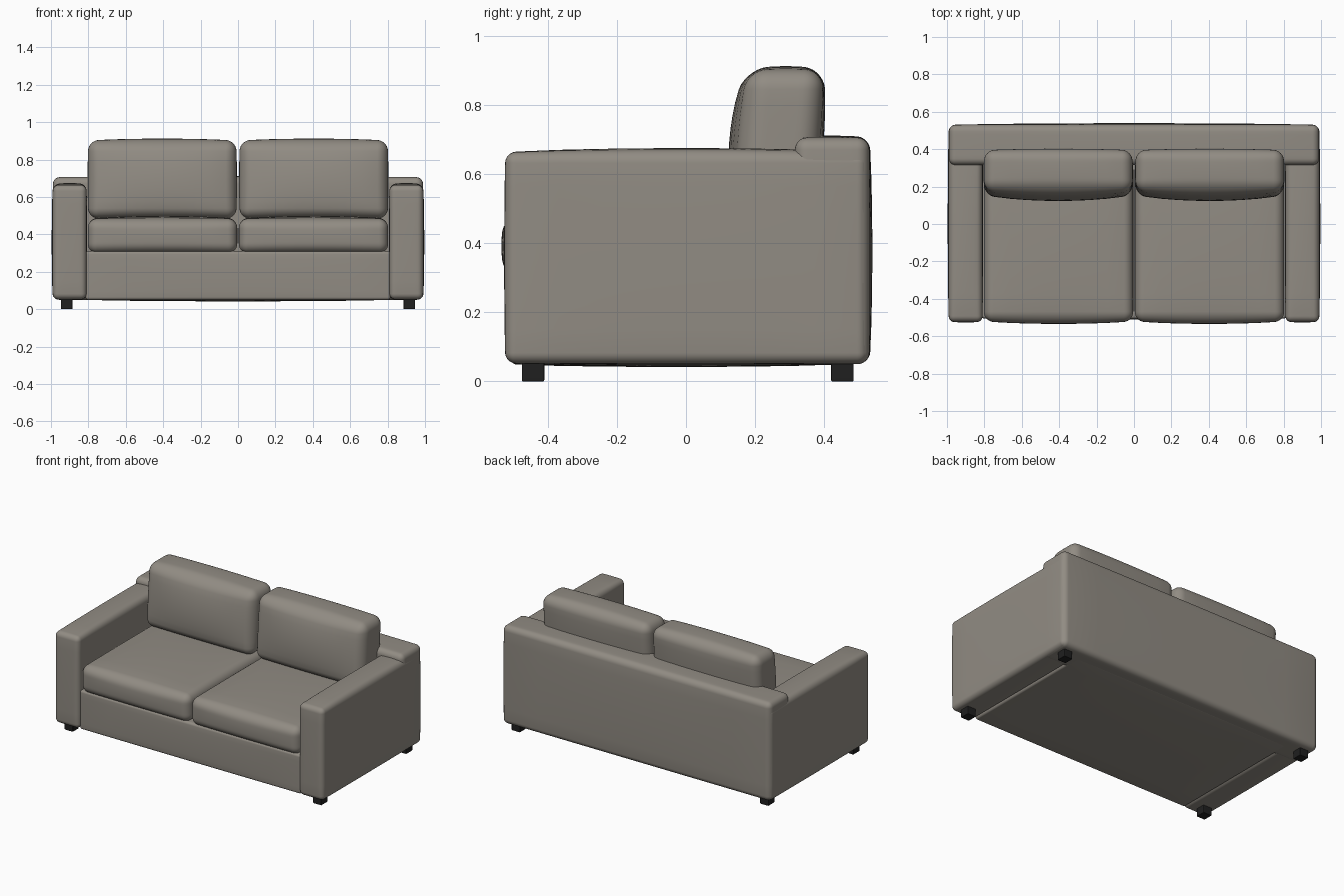
import bpy, bmesh
from mathutils import Vector

if "Cube" in bpy.data.objects:
    bpy.data.objects.remove(bpy.data.objects["Cube"])


def material(name, rgb):
    m = bpy.data.materials.new(name)
    m.diffuse_color = (*rgb, 1)
    m.use_nodes = True
    m.node_tree.nodes["Principled BSDF"].inputs["Base Color"].default_value = m.diffuse_color
    return m


FABRIC = material("taupe fabric", (0.285, 0.262, 0.228))
BLACK = material("black feet", (0.014, 0.014, 0.014))
CELLS, CORNER = 16, 4


def padded_box(name, lo, hi, r, mat, bulge=None, lean=0.0):
    """Rounded box; bulge gives padding per (min, max) side of each axis."""
    lo, hi = Vector(lo), Vector(hi)
    c, h = (lo + hi) / 2, (hi - lo) / 2
    bulge = bulge or ((0, 0), (0, 0), (0, 0))
    bm = bmesh.new()
    bmesh.ops.create_cube(bm, size=2)
    bmesh.ops.subdivide_edges(bm, edges=bm.edges[:], cuts=CELLS - 1, use_grid_fill=True)

    def spread(t, half):
        # pack the outer grid cells into the rounded corner
        i = (abs(t)) * CELLS / 2
        flat = CELLS / 2 - CORNER
        s = (i / flat) * (half - r) if i <= flat else half - r + r * (i - flat) / CORNER
        return s if t >= 0 else -s

    for v in bm.verts:
        p = Vector([spread(v.co[a], h[a]) for a in range(3)])
        inner = Vector([max(-(h[a] - r), min(h[a] - r, p[a])) for a in range(3)])
        p = inner + (p - inner).normalized() * r
        u = [p[a] / h[a] for a in range(3)]
        q = p.copy()
        for a in range(3):
            w = 1.0
            for b in range(3):
                if b != a:
                    w *= max(0, 1 - u[b] ** 2)
            q[a] += u[a] * w ** 0.7 * bulge[a][1 if u[a] > 0 else 0]
        q.y += lean * u[2]
        v.co = q + c
    bmesh.ops.recalc_face_normals(bm, faces=bm.faces[:])
    for f in bm.faces:
        f.smooth = True
    me = bpy.data.meshes.new(name)
    bm.to_mesh(me)
    bm.free()
    me.materials.append(mat)
    ob = bpy.data.objects.new(name, me)
    bpy.context.collection.objects.link(ob)
    return ob


# Frame: base and full-width backrest
padded_box("base", (-0.815, -0.505, 0.05), (0.815, 0.45, 0.31), 0.015, FABRIC,
           ((0, 0), (0.005, 0), (0.008, 0)))
padded_box("backrest", (-0.988, 0.315, 0.05), (0.988, 0.53, 0.705), 0.035, FABRIC,
           ((0.004, 0.004), (0, 0.009), (0, 0.006)))

for s, side in ((-1, "left"), (1, "right")):
    def span(a, b):
        return (a, b) if s > 0 else (-b, -a)

    # Arm
    x0, x1 = span(0.81, 0.99)
    padded_box(side + "_arm", (x0, -0.522, 0.053), (x1, 0.525, 0.662), 0.03, FABRIC,
               ((0.003, 0.006) if s > 0 else (0.006, 0.003), (0.004, 0), (0.003, 0.013)))
    # Seat cushion
    x0, x1 = span(0.004, 0.803)
    padded_box(side + "_seat_cushion", (x0, -0.518, 0.3), (x1, 0.34, 0.483), 0.05, FABRIC,
               ((0, 0), (0.016, 0), (0, 0.016)))
    # Back cushion
    x0, x1 = span(0.01, 0.8)
    padded_box(side + "_back_cushion", (x0, 0.165, 0.485), (x1, 0.382, 0.9), 0.055, FABRIC,
               ((0.004, 0.004), (0.04, 0.016), (0, 0.012)), lean=0.015)
    # Feet
    x0, x1 = span(0.885, 0.947)
    for end, y in (("front", -0.475), ("back", 0.42)):
        padded_box(f"{side}_{end}_foot", (x0, y, 0), (x1, y + 0.065, 0.06), 0.004, BLACK)
